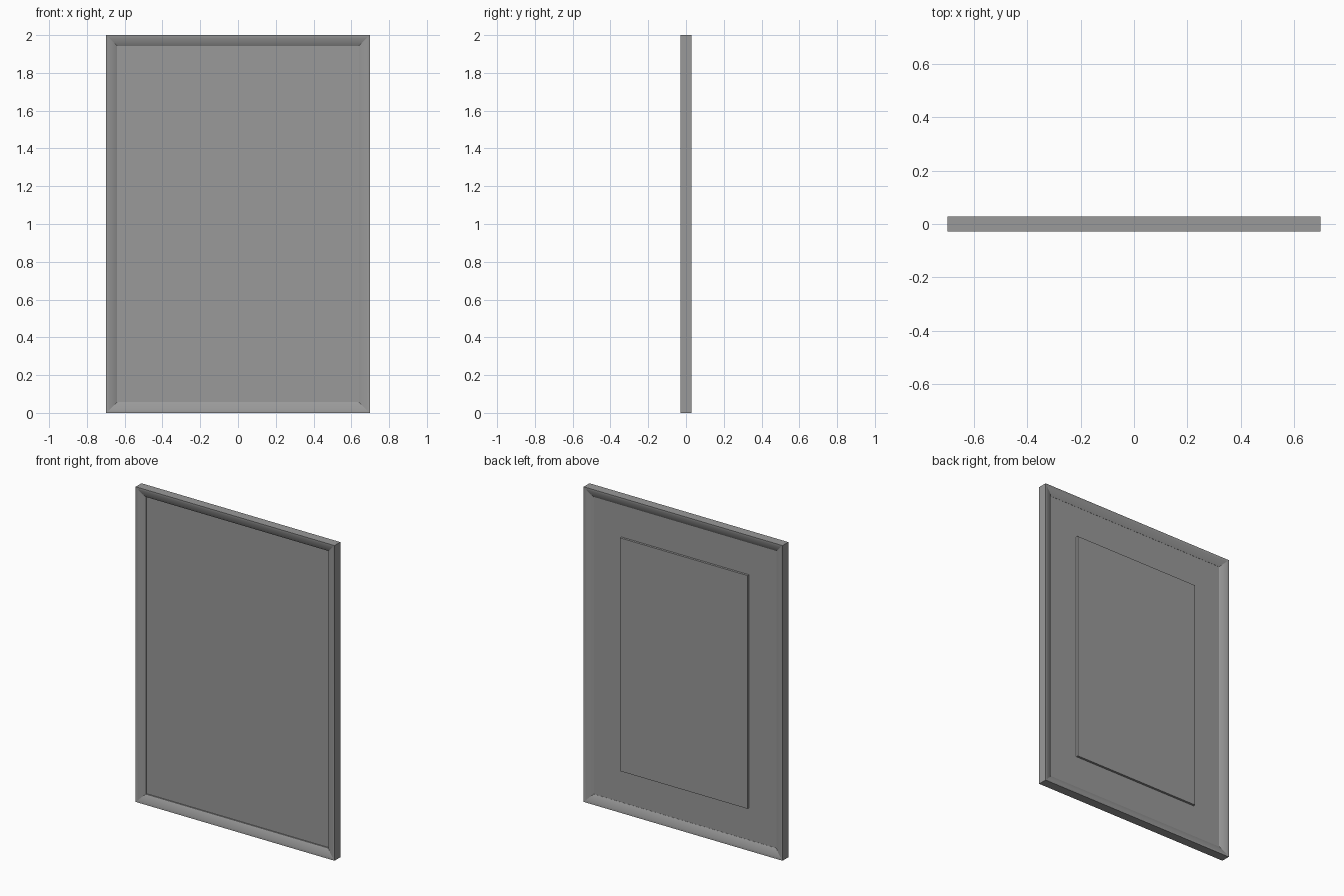
import bpy, bmesh, math

if "Cube" in bpy.data.objects:
    bpy.data.objects.remove(bpy.data.objects["Cube"])

W, H, D = 0.698, 2.0, 0.029      # outer half width, height, half depth
BAR, LIP = 0.057, 0.009          # bar width, half depth at the inner lip

grey = bpy.data.materials.new("dark_grey")
grey.diffuse_color = (0.32, 0.32, 0.32, 1)
grey.use_nodes = True
grey.node_tree.nodes["Principled BSDF"].inputs["Base Color"].default_value = grey.diffuse_color


def finish(name, bm):
    me = bpy.data.meshes.new(name)
    bm.to_mesh(me)
    bm.free()
    me.materials.append(grey)
    ob = bpy.data.objects.new(name, me)
    bpy.context.collection.objects.link(ob)
    return ob


def box(name, x, y0, y1, z0, z1):
    bm = bmesh.new()
    bmesh.ops.create_cube(bm, size=1)
    for v in bm.verts:
        v.co.x *= 2 * x
        v.co.y = y0 if v.co.y < 0 else y1
        v.co.z = z0 if v.co.z < 0 else z1
    return finish(name, bm)


# Moulding section as (inset, depth): gently rounded slopes front and back
N = 8
A, B = math.radians(8), math.radians(32)
front = []
for i in range(N + 1):
    t = A + (B - A) * i / N
    u = (math.sin(t) - math.sin(A)) / (math.sin(B) - math.sin(A))
    v = (math.cos(A) - math.cos(t)) / (math.cos(A) - math.cos(B))
    front.append((BAR * u, -D + (D - LIP) * v))
section = front + [(a, -b) for a, b in reversed(front)]

# Mitred frame: the section swept round four corners
bm = bmesh.new()
rings = []
for sx, top in ((-1, 0), (1, 0), (1, 1), (-1, 1)):
    rings.append([bm.verts.new((sx * (W - a), b, H - a if top else a))
                  for a, b in section])
for i in range(4):
    r, s = rings[i], rings[(i + 1) % 4]
    for j in range(len(section)):
        k = (j + 1) % len(section)
        bm.faces.new((r[j], s[j], s[k], r[k]))
bmesh.ops.recalc_face_normals(bm, faces=bm.faces)
frame = finish("frame", bm)
bpy.context.view_layer.objects.active = frame
frame.select_set(True)
bpy.ops.object.shade_smooth_by_angle(angle=math.radians(15))

# Recessed sheet, and the raised plate on its back
box("sheet", W - BAR + 0.005, -0.001, 0.008, BAR - 0.005, H - BAR + 0.005)
box("back_plate", 0.447, 0.006, 0.022, 0.26, 1.74)
